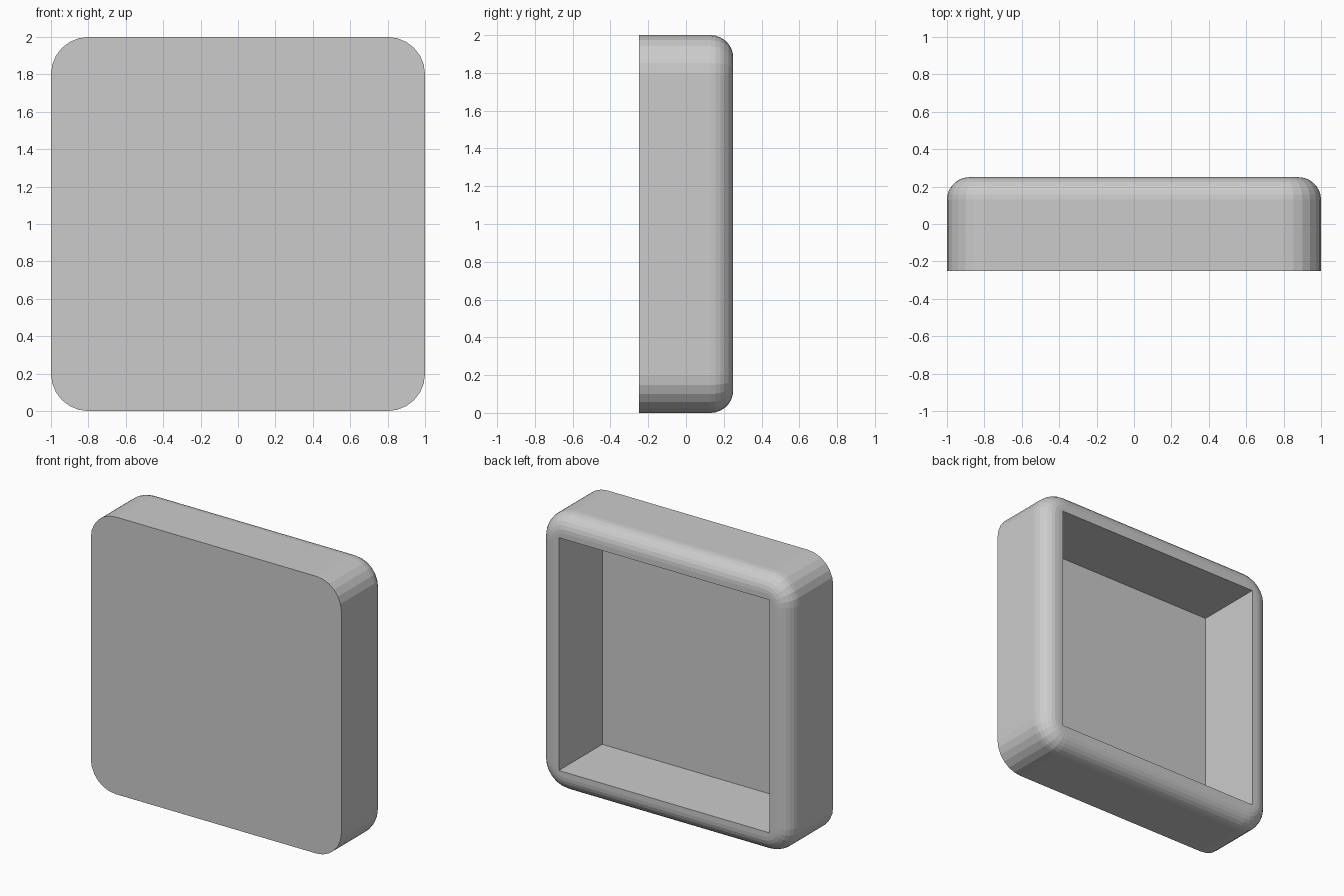
import bpy, bmesh, math

if "Cube" in bpy.data.objects:
    bpy.data.objects.remove(bpy.data.objects["Cube"])

HALF, DEPTH = 1.0, 0.25        # half width, half depth
CORNER, EDGE = 0.20, 0.12      # outline corner radius, back edge radius
CORNER_SEGS, EDGE_SEGS = 6, 7
OPENING, SKIN = 0.84, 0.005    # half opening, front panel thickness


def ring(bm, inset, y):
    """Rounded-square loop of vertices, shrunk by inset, at depth y."""
    r, c = CORNER - inset, HALF - CORNER
    verts = []
    for q, (sx, sz) in enumerate([(1, 1), (-1, 1), (-1, -1), (1, -1)]):
        for i in range(CORNER_SEGS + 1):
            a = math.pi / 2 * (q + i / CORNER_SEGS)
            verts.append(bm.verts.new((sx * c + r * math.cos(a), y,
                                       HALF + sz * c + r * math.sin(a))))
    return verts


def add_object(name, bm):
    bmesh.ops.recalc_face_normals(bm, faces=bm.faces)
    mesh = bpy.data.meshes.new(name)
    bm.to_mesh(mesh)
    bm.free()
    obj = bpy.data.objects.new(name, mesh)
    bpy.context.collection.objects.link(obj)
    return obj


# Tray body: sharp front edge, straight wall, rounded back edge
bm = bmesh.new()
rings = [ring(bm, 0, -DEPTH)]
for i in range(EDGE_SEGS + 1):
    a = math.pi / 2 * i / EDGE_SEGS
    rings.append(ring(bm, EDGE * (1 - math.cos(a)),
                      DEPTH - EDGE * (1 - math.sin(a))))
n = len(rings[0])
for lo, hi in zip(rings, rings[1:]):
    for i in range(n):
        j = (i + 1) % n
        bm.faces.new((lo[i], lo[j], hi[j], hi[i]))
bm.faces.new(rings[0])
bm.faces.new(rings[-1])
tray = add_object("square_tray", bm)

# Square pocket, open to the back and reaching the thin front panel
bm = bmesh.new()
bmesh.ops.create_cube(bm, size=2)
floor_y, end_y = -DEPTH + SKIN, DEPTH + 0.2
bmesh.ops.scale(bm, vec=(OPENING, (end_y - floor_y) / 2, OPENING), verts=bm.verts)
bmesh.ops.translate(bm, vec=(0, (end_y + floor_y) / 2, HALF), verts=bm.verts)
cutter = add_object("pocket_cutter", bm)
cutter.hide_render = True
cutter.display_type = 'WIRE'

cut = tray.modifiers.new("pocket", 'BOOLEAN')
cut.operation = 'DIFFERENCE'
cut.solver = 'EXACT'
cut.object = cutter
